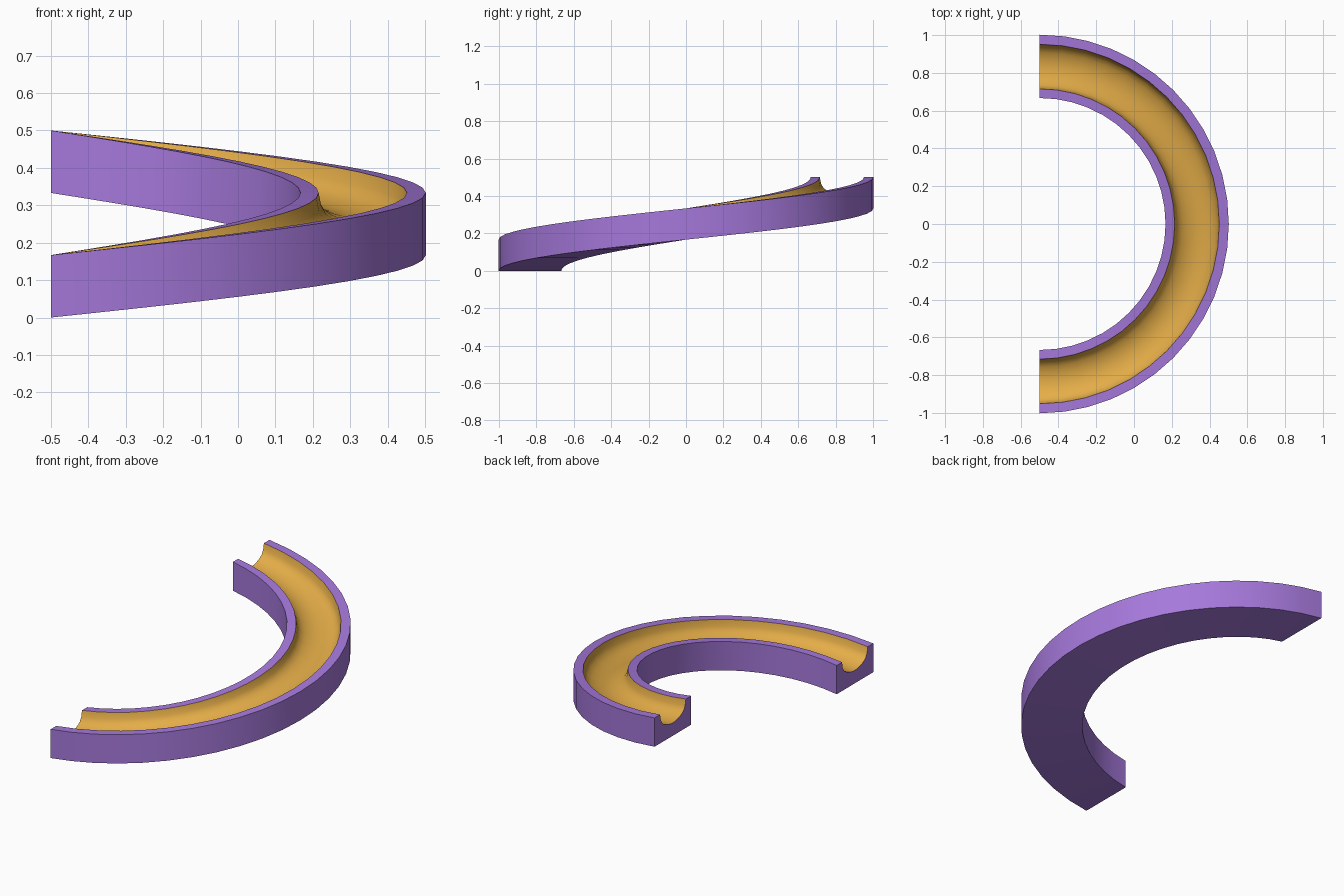
import bpy, bmesh, math

if "Cube" in bpy.data.objects:
    bpy.data.objects.remove(bpy.data.objects["Cube"])

R_OUT, R_IN = 1.002, 0.667    # track radii
R_MID = 0.8335
THICK, RISE = 0.167, 0.333    # track height and climb over the half turn
STEPS = 24


def material(name, colour):
    m = bpy.data.materials.new(name)
    m.diffuse_color = (*colour, 1)
    m.use_nodes = True
    m.node_tree.nodes["Principled BSDF"].inputs["Base Color"].default_value = m.diffuse_color
    return m


# Channel half-section (offset from middle, depth): steep wall, shallow round floor
half = [(0.118, 0), (0.111, 0.035), (0.098, 0.058), (0.075, 0.074), (0.05, 0.084), (0.025, 0.09)]
groove = [(R_MID - o, THICK - d) for o, d in half] + [(R_MID, THICK - 0.092)]
groove += [(R_MID + o, THICK - d) for o, d in reversed(half)]
profile = [(R_IN, 0), (R_IN, THICK)] + groove + [(R_OUT, THICK), (R_OUT, 0)]
n = len(profile)

# Sweep the section along a rising half turn
bm = bmesh.new()
rings = []
for s in range(STEPS + 1):
    f = s / STEPS
    a = math.pi * (f - 0.5)
    rings.append([bm.verts.new((r * math.cos(a) - 0.5, r * math.sin(a), z + RISE * f))
                  for r, z in profile])
for r0, r1 in zip(rings, rings[1:]):
    for i in range(n):
        j = (i + 1) % n
        face = bm.faces.new((r0[i], r0[j], r1[j], r1[i]))
        face.material_index = int(2 <= i < 1 + len(groove))   # channel faces

# End caps
bm.faces.new(rings[0])
bm.faces.new(rings[-1][::-1])
bmesh.ops.recalc_face_normals(bm, faces=bm.faces)

# Smooth shading with sharp rims and corners
for f in bm.faces:
    f.smooth = True
for e in bm.edges:
    if e.calc_face_angle(0) > math.radians(35):
        e.smooth = False

mesh = bpy.data.meshes.new("curved_ramp_track")
bm.to_mesh(mesh)
bm.free()
mesh.materials.append(material("purple", (0.38, 0.19, 0.71)))
mesh.materials.append(material("golden orange", (0.78, 0.42, 0.065)))
bpy.context.collection.objects.link(bpy.data.objects.new("curved_ramp_track", mesh))
